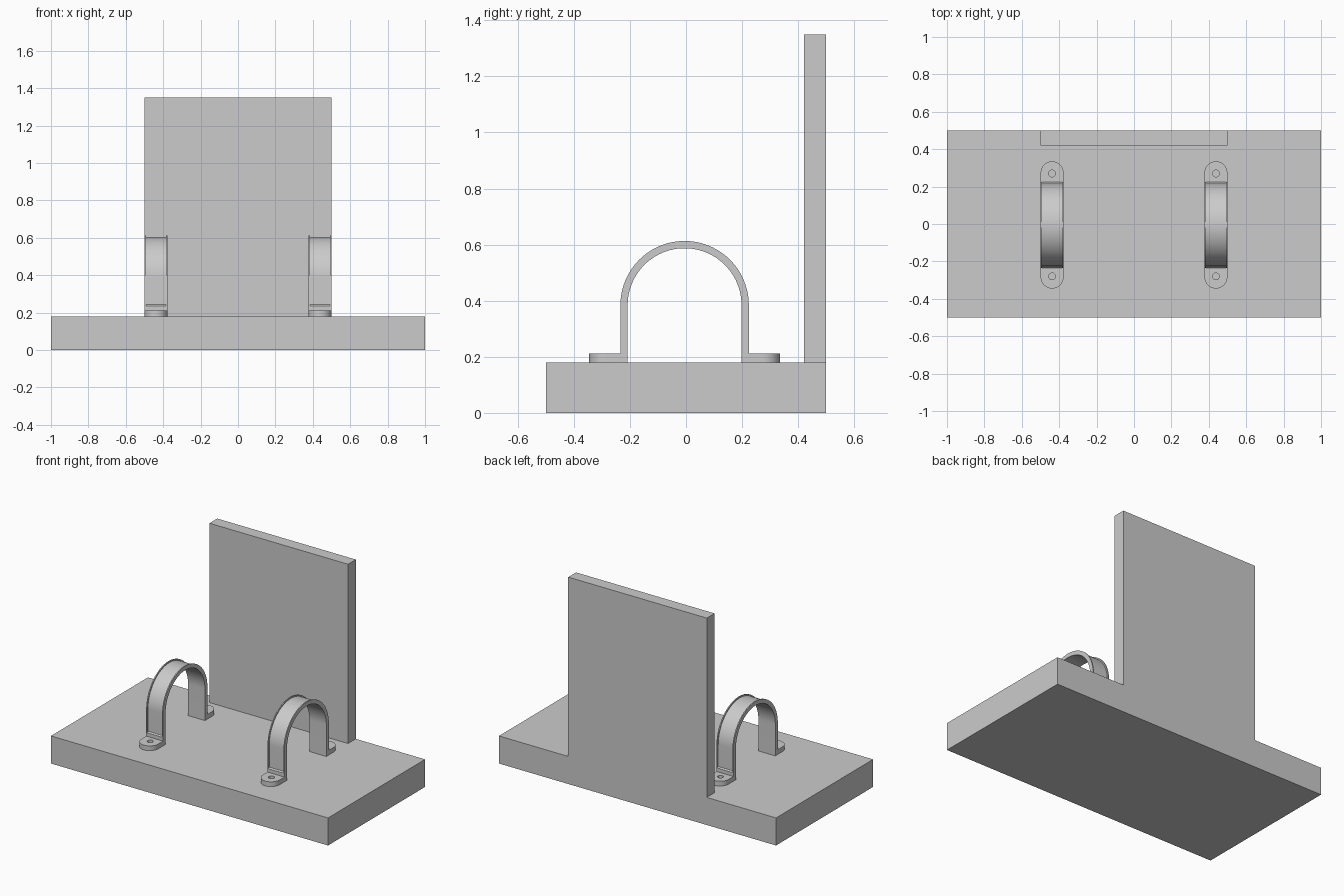
import bpy, bmesh
from math import sin, cos, pi, radians

if "Cube" in bpy.data.objects:
    bpy.data.objects.remove(bpy.data.objects["Cube"])

CY, R_OUT, R_IN = -0.005, 0.229, 0.203   # strap centre in y, outer and inner radius
BASE_TOP, ARC_Z = 0.18, 0.384
HALF_W, RIM, GROOVE = 0.061, 0.007, 0.008


def finish(bm, name, smooth=False):
    bmesh.ops.recalc_face_normals(bm, faces=bm.faces)
    me = bpy.data.meshes.new(name)
    bm.to_mesh(me)
    bm.free()
    ob = bpy.data.objects.new(name, me)
    bpy.context.collection.objects.link(ob)
    if smooth:
        bpy.ops.object.select_all(action='DESELECT')
        ob.select_set(True)
        bpy.context.view_layer.objects.active = ob
        bpy.ops.object.shade_smooth_by_angle(angle=radians(30))
    return ob


def box(name, lo, hi):
    bm = bmesh.new()
    bmesh.ops.create_cube(bm, size=1)
    for v in bm.verts:
        v.co = [(a + b) / 2 + c * (b - a) for a, b, c in zip(lo, hi, v.co)]
    return finish(bm, name)


def strap(name, cx):
    # stations: (angle, height of arc centre, groove depth)
    legs = [(BASE_TOP, 0), (0.235, 0), (0.242, GROOVE)]
    stations = [(0, z, g) for z, g in legs]
    stations += [(pi * i / 48, ARC_Z, GROOVE) for i in range(49)]
    stations += [(pi, z, g) for z, g in reversed(legs)]
    bm = bmesh.new()
    rings = []
    for a, z, g in stations:
        w, n = HALF_W, HALF_W - RIM
        section = [(-w, R_IN), (-w, R_OUT), (-n, R_OUT), (-n, R_OUT - g),
                   (n, R_OUT - g), (n, R_OUT), (w, R_OUT), (w, R_IN)]
        rings.append([bm.verts.new((cx + x, CY + r * cos(a), z + r * sin(a)))
                      for x, r in section])
    for p, q in zip(rings, rings[1:]):
        for i in range(8):
            j = (i + 1) % 8
            bm.faces.new((p[i], p[j], q[j], q[i]))
    bm.faces.new(rings[0])
    bm.faces.new(rings[-1])
    bmesh.ops.remove_doubles(bm, verts=bm.verts, dist=1e-5)
    return finish(bm, name, True)


def foot(name, cx, side):
    # rounded tab with a screw hole
    end = 0.279
    outline = [(HALF_W, R_OUT - 0.005)]
    outline += [(HALF_W * cos(pi * i / 24), end + HALF_W * sin(pi * i / 24)) for i in range(25)]
    outline += [(-HALF_W, R_OUT - 0.005)]
    hole = [(0.018 * cos(pi * i / 12), end - 0.004 + 0.018 * sin(pi * i / 12)) for i in range(24)]
    bm = bmesh.new()
    edges = []
    for loop in (outline, hole):
        vs = [bm.verts.new((cx + x, CY + side * y, BASE_TOP)) for x, y in loop]
        edges += [bm.edges.new((vs[i - 1], vs[i])) for i in range(len(vs))]
    bmesh.ops.triangle_fill(bm, edges=edges, use_beauty=True)
    top = bmesh.ops.extrude_face_region(bm, geom=bm.faces[:], use_keep_orig=True)
    for v in top['geom']:
        if isinstance(v, bmesh.types.BMVert):
            v.co.z += 0.031
    return finish(bm, name, True)


# base slab and back plate
box("base", (-1, -0.5, 0), (1, 0.5, BASE_TOP))
box("back_plate", (-0.5, 0.42, BASE_TOP), (0.5, 0.5, 1.35))

# two saddle straps with feet
for label, cx in (("left", -0.438), ("right", 0.438)):
    strap(label + "_strap", cx)
    foot(label + "_front_foot", cx, -1)
    foot(label + "_back_foot", cx, 1)
